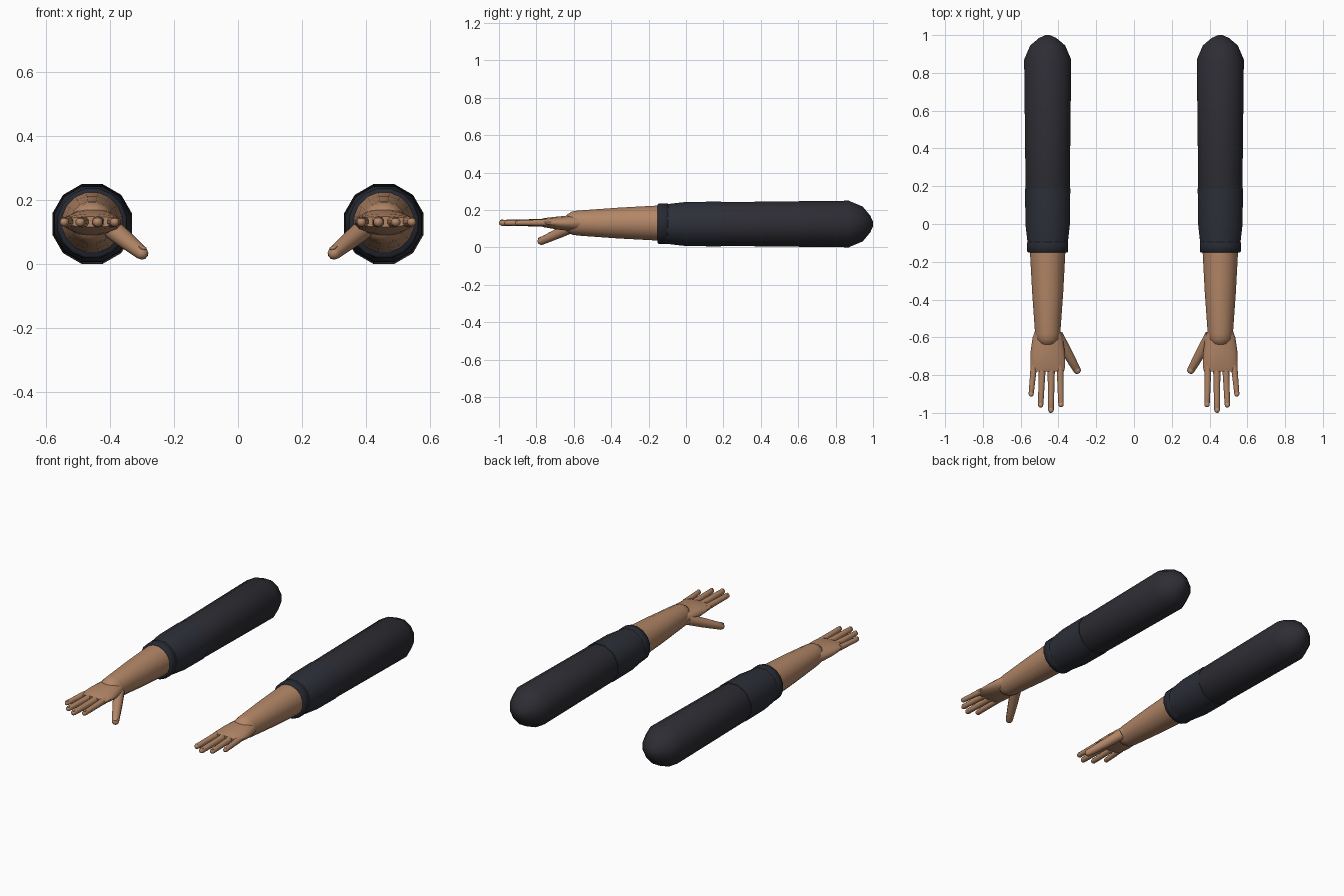
import bpy, bmesh, math
from mathutils import Vector

cube = bpy.data.objects.get("Cube")
if cube:
    bpy.data.objects.remove(cube, do_unlink=True)


def material(name, rgb):
    m = bpy.data.materials.new(name)
    m.use_nodes = True
    m.diffuse_color = (*rgb, 1)
    m.node_tree.nodes["Principled BSDF"].inputs["Base Color"].default_value = (*rgb, 1)
    return m


SKIN = material("skin", (0.45, 0.24, 0.135))
NAIL = material("nail", (0.50, 0.28, 0.17))
SLEEVE = material("dark sleeve", (0.026, 0.026, 0.034))
LOWER = material("lower sleeve", (0.026, 0.029, 0.040))
CUFF = material("cuff", (0.019, 0.022, 0.032))
AXIS_X, AXIS_Z = -0.457, 0.125


def finish(bm, name, mat, side, angle=50):
    """Turn a bmesh into a smooth object, mirrored when side is -1."""
    for v in bm.verts:
        v.co.x *= side
    bmesh.ops.recalc_face_normals(bm, faces=bm.faces)
    mesh = bpy.data.meshes.new(name)
    bm.to_mesh(mesh)
    bm.free()
    mesh.materials.append(mat)
    ob = bpy.data.objects.new(name, mesh)
    bpy.context.collection.objects.link(ob)
    bpy.ops.object.select_all(action="DESELECT")
    ob.select_set(True)
    bpy.context.view_layer.objects.active = ob
    bpy.ops.object.shade_smooth_by_angle(angle=math.radians(angle))
    return ob


def loft(name, rings, mat, side, sides=12, direction=(0, -1, 0), angle=50):
    """Skin capped rings of (centre, half width, half height) across a direction."""
    d = Vector(direction).normalized()
    u = d.cross(Vector((0, 0, 1))).normalized()
    w = u.cross(d)
    bm = bmesh.new()
    loops = []
    for centre, ru, rw in rings:
        loop = []
        for i in range(sides):
            a = math.tau * (i + 0.5) / sides
            loop.append(bm.verts.new(Vector(centre) + u * ru * math.cos(a) + w * rw * math.sin(a)))
        loops.append(loop)
    for a, b in zip(loops, loops[1:]):
        for i in range(sides):
            j = (i + 1) % sides
            bm.faces.new((a[i], a[j], b[j], b[i]))
    bm.faces.new(loops[0])
    bm.faces.new(loops[-1])
    return finish(bm, name, mat, side, angle)


def tube(name, profile, mat, side, z=AXIS_Z, sides=12, angle=50):
    """Round part along the arm from (y, radius) pairs."""
    return loft(name, [((AXIS_X, y, z), r, r) for y, r in profile], mat, side, sides, angle=angle)


def digit(name, base, tip, r0, r1, side, bulge=1.0):
    """Tapered finger with a rounded tip and a nail."""
    base, tip = Vector(base), Vector(tip)
    d = (tip - base).normalized()
    end = tip - d * r1
    rings = [(base.lerp(end, t), r, r) for t, r in
             ((0, r0), (0.45, (r0 + r1) / 2 * bulge), (0.75, r1 * 1.08 * bulge), (1, r1))]
    rings += [(end + d * r1 * math.sin(a), r1 * math.cos(a), r1 * math.cos(a))
              for a in (0.5, 1.0, 1.4)]
    loft(name, rings, SKIN, side, 10, d)
    # nail, a thin flattened oval set into the top of the tip
    up = d.cross(Vector((0, 0, 1))).normalized().cross(d)
    centre = end + up * r1 * 0.85
    loft(name + "_nail", [(centre + d * r1 * s, r1 * 0.6 * c, r1 * 0.25 * c)
                          for s, c in ((-0.8, 0.3), (-0.5, 0.8), (0, 1), (0.4, 0.8), (0.65, 0.3))],
         NAIL, side, 8, d)


for side, label in ((1, "right"), (-1, "left")):
    # sleeve
    tube(label + "_upper_sleeve",
         [(1.0, 0.012), (0.985, 0.047), (0.945, 0.096), (0.87, 0.129),
          (0.18, 0.121), (0.10, 0.105)], SLEEVE, side)
    tube(label + "_lower_sleeve",
         [(0.188, 0.112), (0.187, 0.124), (0.0, 0.122), (-0.11, 0.109)], LOWER, side)
    tube(label + "_cuff",
         [(-0.093, 0.104), (-0.099, 0.111), (-0.146, 0.111), (-0.152, 0.104)],
         CUFF, side, 0.127, 16)

    # forearm with a rounded wrist
    tube(label + "_forearm",
         [(-0.12, 0.097), (-0.36, 0.084), (-0.58, 0.068), (-0.61, 0.063),
          (-0.635, 0.047), (-0.648, 0.025), (-0.651, 0.006)], SKIN, side, 0.13, 16, 60)

    # flattened palm
    loft(label + "_palm",
         [((AXIS_X, y, z), w, h) for y, z, w, h in
          ((-0.56, 0.13, 0.066, 0.045), (-0.60, 0.13, 0.081, 0.044),
           (-0.68, 0.13, 0.093, 0.036), (-0.76, 0.132, 0.093, 0.025),
           (-0.782, 0.132, 0.088, 0.017))], SKIN, side, 16)

    # fingers
    for name, bx, tx, ty, r in (("little", -0.530, -0.546, -0.914, 0.014),
                                ("ring", -0.485, -0.495, -0.972, 0.015),
                                ("middle", -0.438, -0.440, -1.0, 0.016),
                                ("index", -0.392, -0.386, -0.970, 0.015)):
        digit(f"{label}_{name}_finger", (bx, -0.75, 0.132), (tx, ty, 0.131), r * 1.3, r, side)

    # thumb
    digit(label + "_thumb", (-0.405, -0.59, 0.118), (-0.292, -0.79, 0.026),
          0.032, 0.021, side, 1.08)
